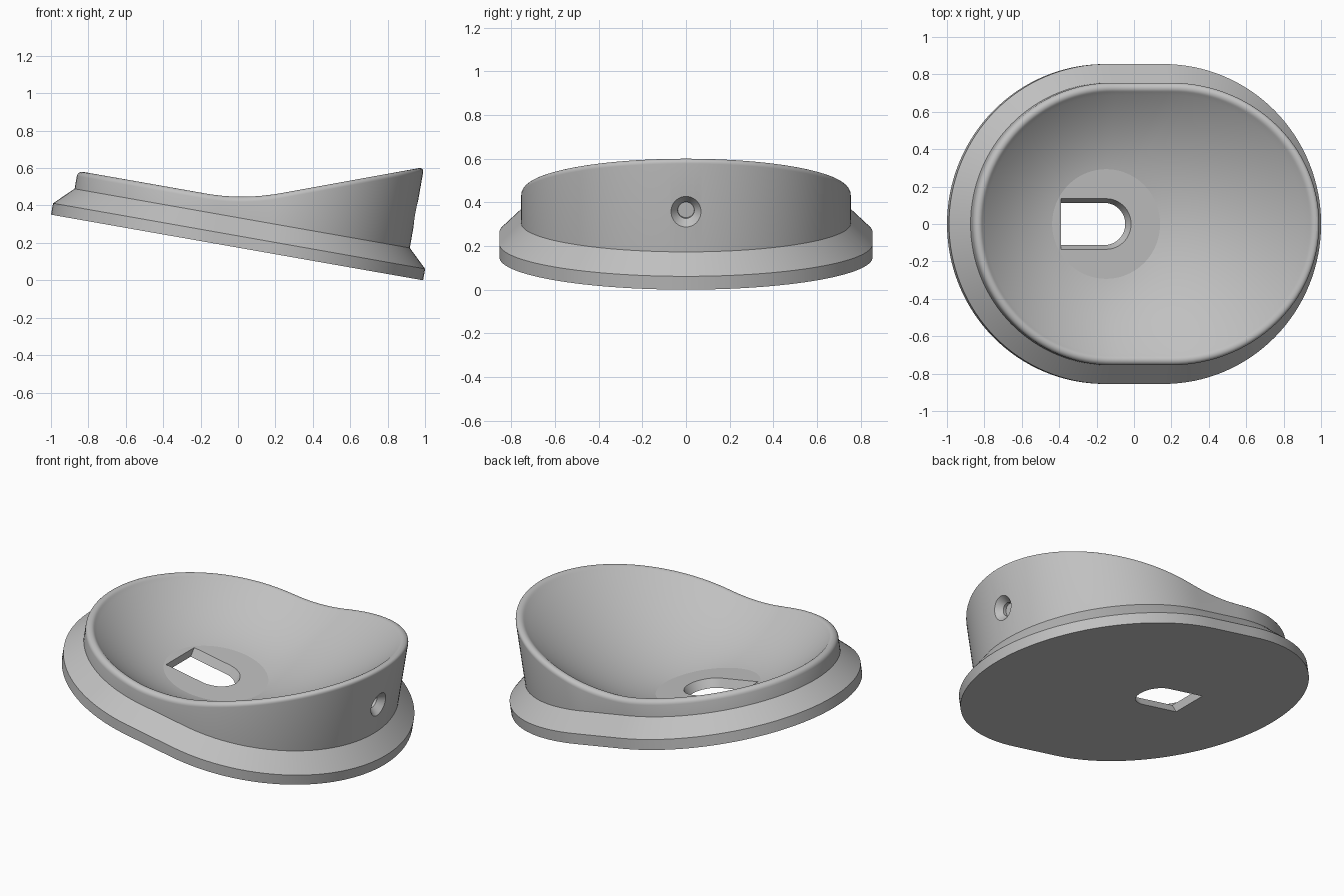
import bpy, bmesh, math
from mathutils import Matrix, Vector

if "Cube" in bpy.data.objects:
    bpy.data.objects.remove(bpy.data.objects["Cube"], do_unlink=True)

HALF = 0.155                      # half length of the straight sides
FLOOR, FLOOR_R = 0.05, 0.293      # flat disc at the bottom of the bowl
CENTRE = Vector((-HALF, 0))

grey = bpy.data.materials.new("light grey")
grey.use_nodes = True
colour = (0.53, 0.53, 0.53, 1)
grey.diffuse_color = colour
grey.node_tree.nodes["Principled BSDF"].inputs["Base Color"].default_value = colour


def stadium(r, cap=64, side=16):
    """Outline with two round ends and two straight sides."""
    half = []
    for i in range(cap + 1):
        a = math.pi * (i / cap - 0.5)
        half.append(Vector((HALF + r * math.cos(a), r * math.sin(a))))
    for i in range(1, side):
        half.append(Vector((HALF - 2 * HALF * i / side, r)))
    return half + [-p for p in half]


def rim_height(u):
    """Level on the low side, blending into a ramp on the high side."""
    t, blend, slope = u + 0.013, 0.2, 0.37
    if t < -blend:
        return 0.255
    if t < blend:
        return 0.255 + slope * (t + blend) ** 2 / (4 * blend)
    return 0.255 + slope * t


def loft(name, rings):
    """Skin closed rings of equal length and cap both ends."""
    bm = bmesh.new()
    rows = [[bm.verts.new(p) for p in ring] for ring in rings]
    n = len(rows[0])
    for low, high in zip(rows, rows[1:]):
        for i in range(n):
            j = (i + 1) % n
            bm.faces.new((low[i], low[j], high[j], high[i]))
    bm.faces.new(rows[0][::-1])
    bm.faces.new(rows[-1])
    bmesh.ops.recalc_face_normals(bm, faces=bm.faces)
    mesh = bpy.data.meshes.new(name)
    bm.to_mesh(mesh)
    bm.free()
    obj = bpy.data.objects.new(name, mesh)
    bpy.context.collection.objects.link(obj)
    return obj


# Base plate, sloped flange and wall
rings = [[(*p, z) for p in stadium(r)]
         for r, z in ((0.855, 0), (0.855, 0.062), (0.755, 0.158))]

# Rounded rim
R = 0.028
for i in range(10):
    a = math.radians(140) * i / 9
    r = 0.755 - R + R * math.cos(a)
    drop = R * (1 - math.sin(a))
    rings.append([(*p, rim_height(p.x) - drop) for p in stadium(r)])

# Bowl sinking to the flat disc
lip = [Vector(p) for p in rings[-1]]
STEPS = 24
for k in range(1, STEPS + 1):
    s = 1 - k / STEPS
    f = 0.4 * s + 0.6 * s * s
    ring = []
    for p in lip:
        d = p.xy - CENTRE
        q = (CENTRE + d.normalized() * FLOOR_R).lerp(p.xy, s)
        ring.append((*q, FLOOR + (p.z - FLOOR) * f))
    rings.append(ring)
dish = loft("dish_body", rings)
dish.data.materials.append(grey)


# Slot with one round end and tapered sides
def slot_ring(r, z):
    arc = [math.pi * (i / 32 - 0.5) for i in range(33)]
    pts = [(-HALF + r * math.cos(a), r * math.sin(a), z) for a in arc]
    return pts + [(-0.4, r, z), (-0.4, -r, z)]


slot = loft("slot_cutter", [slot_ring(0.108, -0.01), slot_ring(0.14, 0.06)])


# Conical recess in the high end of the wall
def recess_ring(r, u):
    turn = [math.tau * i / 48 for i in range(48)]
    return [(u, r * math.cos(a), 0.345 + r * math.sin(a)) for a in turn]


recess = loft("recess_cutter", [recess_ring(0.038, 0.85), recess_ring(0.038, 0.87),
                                recess_ring(0.084, 0.925)])

bpy.context.view_layer.objects.active = dish
for cutter in (slot, recess):
    cutter.hide_render = True
    mod = dish.modifiers.new(cutter.name, 'BOOLEAN')
    mod.operation, mod.solver, mod.object = 'DIFFERENCE', 'EXACT', cutter
    bpy.ops.object.modifier_apply(modifier=mod.name)
    bpy.data.objects.remove(cutter, do_unlink=True)

# Smooth curves, flat floor and base
bpy.ops.object.select_all(action='DESELECT')
dish.select_set(True)
bpy.ops.object.shade_smooth_by_angle(angle=math.radians(28))
for face in dish.data.polygons:
    if abs(face.normal.z) > 0.9999:
        face.use_smooth = False

# Tilt so the high wall stands over the low edge
dish.data.transform(Matrix.Translation((-0.005, 0, 0.1755))
                    @ Matrix.Rotation(math.radians(10), 4, 'Y'))
